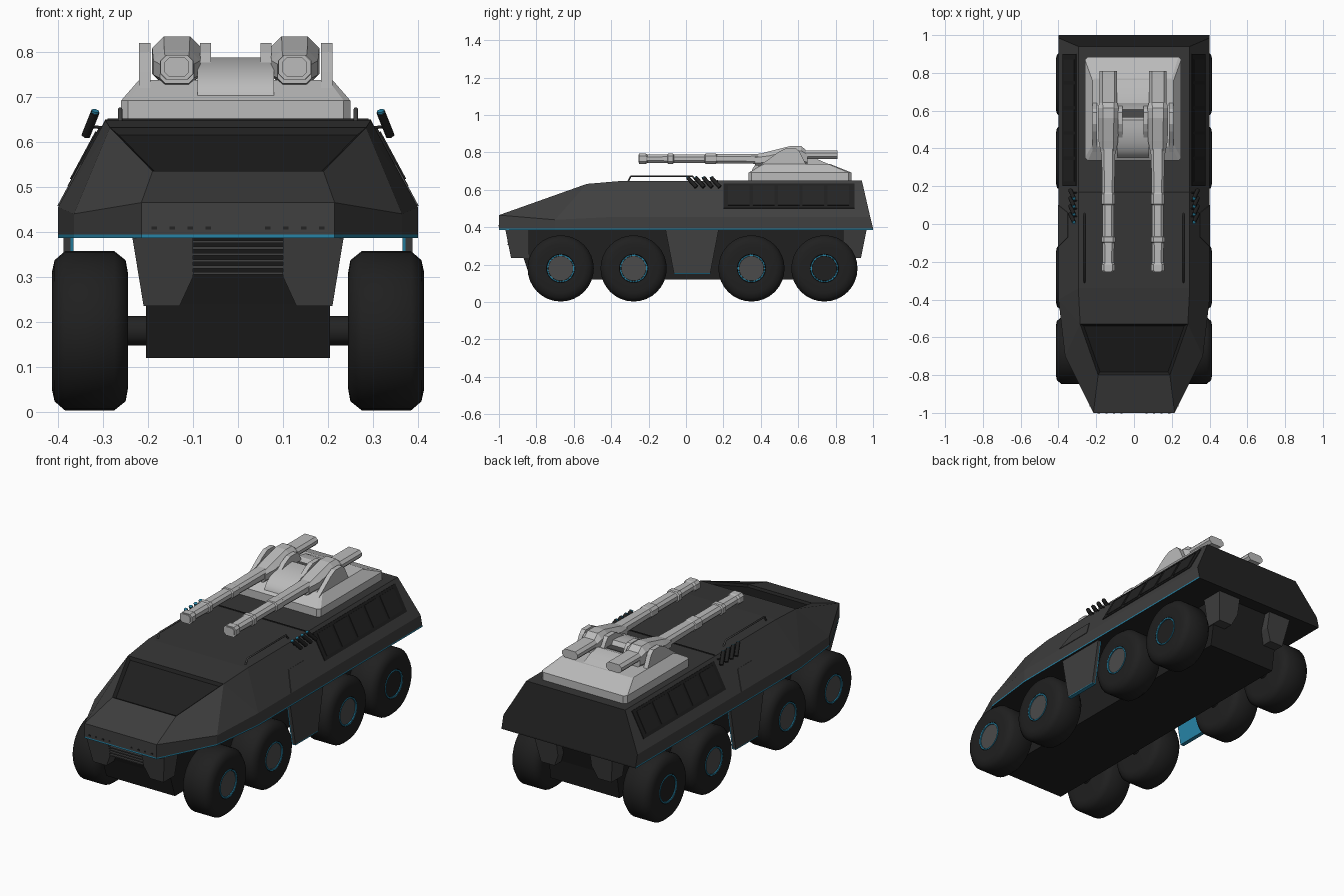
import bpy, bmesh, math
from mathutils import Vector

cube = bpy.data.objects.get("Cube")
if cube:
    bpy.data.objects.remove(cube, do_unlink=True)


def material(name, r, g, b, rough=0.6):
    m = bpy.data.materials.new(name)
    m.use_nodes = True
    m.diffuse_color = (r, g, b, 1)
    shader = m.node_tree.nodes["Principled BSDF"]
    shader.inputs["Base Color"].default_value = (r, g, b, 1)
    shader.inputs["Roughness"].default_value = rough
    return m


HULL = material("hull grey", .05, .05, .05)
ROOF = material("roof grey", .037, .037, .037)
DARK = material("dark armour", .017, .017, .017)
TYRE = material("tyre black", .014, .014, .014)
BLUE = material("blue accent", .02, .23, .38)
LIGHT = material("turret grey", .5, .5, .5)
HUB = material("hub grey", .07, .07, .07)


def finish(bm, name, mats, mirror=False, smooth=None, shift=0):
    """Turn a bmesh into an object, optionally mirrored across x."""
    bmesh.ops.recalc_face_normals(bm, faces=bm.faces[:])
    me = bpy.data.meshes.new(name)
    bm.to_mesh(me)
    bm.free()
    for m in mats:
        me.materials.append(m)
    ob = bpy.data.objects.new(name, me)
    bpy.context.collection.objects.link(ob)
    ob.location.x = shift
    if smooth:
        bpy.ops.object.select_all(action='DESELECT')
        ob.select_set(True)
        bpy.context.view_layer.objects.active = ob
        bpy.ops.object.shade_smooth_by_angle(angle=math.radians(smooth))
    if mirror:
        ob.modifiers.new("Mirror", 'MIRROR').use_mirror_merge = False
    return ob


def loft(name, rings, mats, **kw):
    """Skin a closed solid through rings that have equal point counts."""
    bm = bmesh.new()
    loops = [[bm.verts.new(p) for p in ring] for ring in rings]
    n = len(loops[0])
    for a, b in zip(loops, loops[1:]):
        for i in range(n):
            j = (i + 1) % n
            bm.faces.new((a[i], a[j], b[j], b[i]))
    bm.faces.new(loops[0])
    bm.faces.new(loops[-1])
    return finish(bm, name, mats, **kw)


def slab(name, outline, x0, x1, mats, **kw):
    """Side outline (y, z) extruded from x0 to x1."""
    return loft(name, [[(x, y, z) for y, z in outline] for x in (x0, x1)], mats, **kw)


def lathe(name, profile, y, z, mats, smooth=35, steps=32):
    """Spin (x, radius) points around a line along x."""
    bm = bmesh.new()
    vs = [bm.verts.new((x, y, z + r)) for x, r in profile]
    es = [bm.edges.new(e) for e in zip(vs, vs[1:])]
    bmesh.ops.spin(bm, geom=vs + es, cent=(0, y, z), axis=(1, 0, 0),
                   angle=math.tau, steps=steps, use_duplicate=False)
    bmesh.ops.remove_doubles(bm, verts=bm.verts[:], dist=.0005)
    return finish(bm, name, mats, mirror=True, smooth=smooth)


def tube(name, points, r, mats, mirror=True):
    cu = bpy.data.curves.new(name, 'CURVE')
    cu.dimensions = '3D'
    cu.bevel_depth, cu.bevel_resolution, cu.use_fill_caps = r, 1, True
    sp = cu.splines.new('POLY')
    sp.points.add(len(points) - 1)
    for q, p in zip(sp.points, points):
        q.co = (*p, 1)
    cu.materials.append(mats[0])
    ob = bpy.data.objects.new(name, cu)
    bpy.context.collection.objects.link(ob)
    if mirror:
        ob.modifiers.new("Mirror", 'MIRROR')
    return ob


# Upper hull: one half as named points, mirrored and welded
low = [(0, -1), (.215, -1), (.365, -.7), (.4, -.4), (.4, 1), (0, 1)]
belt_z = [.465, .465, .44, .455, .455, .455]
P = {}
for i, (x, y) in enumerate(low):
    P["a%d" % i] = (x, y, .386)
    P["b%d" % i] = (x, y, .394)
    P["c%d" % i] = (x, y if y < 1 else .985, belt_z[i])
P.update(g0=(0, -.8, .535), g1=(.19, -.8, .535), h0=(0, -.53, .632), h1=(.285, -.53, .632),
         r0=(0, -.34, .648), r1=(.165, -.34, .648), e=(.295, -.34, .648),
         t0=(0, .94, .65), t1=(.295, .94, .65))
F = [("a0 a1 a2 a3 a4 a5", 2)]
for i in range(5):
    F += [("a%d a%d b%d b%d" % (i, i + 1, i + 1, i), 3 if i < 4 else 2),
          ("b%d b%d c%d c%d" % (i, i + 1, i + 1, i), 0 if i < 4 else 2)]
F += [("c0 c1 g1 g0", 0), ("c1 c2 h1 g1", 0), ("c2 c3 h1", 0), ("c3 e h1", 0),
      ("c3 c4 t1 e", 0), ("c4 c5 t0 t1", 2), ("g0 g1 h1 h0", 4),
      ("h0 h1 r1 r0", 1), ("h1 e r1", 1), ("r0 r1 e t1 t0", 1)]
bm = bmesh.new()
V = {k: bm.verts.new(p) for k, p in P.items()}
for keys, m in F:
    bm.faces.new([V[k] for k in keys.split()]).material_index = m
bmesh.ops.mirror(bm, geom=bm.verts[:] + bm.edges[:] + bm.faces[:], axis='X', merge_dist=.0005)
bmesh.ops.recalc_face_normals(bm, faces=bm.faces[:])
glass = [f for f in bm.faces if f.material_index == 4]
bmesh.ops.inset_region(bm, faces=glass, thickness=.014, depth=-.012, use_even_offset=True)
bmesh.ops.dissolve_limit(bm, angle_limit=.01, verts=bm.verts[:], edges=bm.edges[:], delimit={'MATERIAL'})
finish(bm, "upper_hull", [HULL, ROOF, DARK, BLUE, TYRE])


# Plates lying on the sloping sides
def side(y, z, lift):
    x = .4 - (z - .455) * .538
    return Vector((x, y, z)) + lift * Vector((.88, 0, .47))


def side_plate(name, outline, mats, a=-.003, b=.004):
    loft(name, [[side(y, z, h) for y, z in outline] for h in (a, b)], mats, mirror=True)


def rect(y0, y1, z0, z1):
    return [(y0, z0), (y1, z0), (y1, z1), (y0, z1)]


side_plate("side_panel", rect(.2, .9, .5, .632), [TYRE])
for k in range(5):
    y = .225 + k * .133
    side_plate("side_panel_segment", rect(y, y + .115, .515, .62), [DARK], .003, .007)
side_plate("side_hatch", [(-.12, .457), (.1, .457), (.06, .55), (-.07, .55)], [HULL], -.003, .003)

# Roof seam and rails
slab("roof_seam", rect(.165, .172, .645, .652), -.29, .29, [DARK])
tube("hand_rail", [(.262, -.31, .645), (.262, -.295, .673), (.262, .035, .673), (.262, .055, .645)],
     .005, [HULL])

# Slanted exhaust pipes with blue mouths
for k in range(4):
    y = .01 + k * .042
    tube("exhaust_pipe", [(.318, y, .665), (.338, y + .045, .615)], .011, [TYRE])
    tube("exhaust_mouth", [(.317, y - .002, .669), (.318, y, .665)], .009, [BLUE])
    tube("exhaust_link", [(.29, y + .03, .63), (.33, y + .03, .635)], .004, [TYRE])

# Belly
slab("belly", [(-.93, .39), (-.87, .24), (-.83, .12), (.86, .12), (.88, .24), (.93, .39)],
     -.205, .205, [TYRE])

# Chin plates at both ends, with a grille between them in front
for s, name in ((-1, "front_chin"), (1, "rear_chin")):
    chin = [(.1, .388), (.1, .3), (.13, .235), (.21, .235), (.235, .388)]
    outer = [(x, s * (.935 + (z - .235) * .2), z) for x, z in chin]
    inner = [(x, s * .84, z) for x, z in chin]
    loft(name, [outer, inner], [HULL], mirror=True)
for k in range(6):
    z = .305 + k * .014
    slab("grille_slat", rect(-.955, -.9, z, z + .006), -.1, .1, [HULL])

# Side step plate, blue on its inner face
step = [(-.11, .388), (-.065, .155), (.13, .155), (.175, .388)]
slab("side_step", step, .372, .388, [HULL], mirror=True)
slab("side_step_lining", step, .366, .372, [BLUE], mirror=True)
slab("side_step_edge", rect(-.065, .13, .15, .156), .366, .388, [BLUE], mirror=True)

# Nose lamps
for x in (.06, .1, .14, .18):
    slab("nose_lamp", rect(-1.003, -.995, .405, .412), x, x + .012, [DARK], mirror=True)

# Wheels and axles
for i, y in enumerate((-.67, -.28, .35, .74)):
    lathe("tyre", [(.25, 0), (.245, .13), (.25, .157), (.275, .177), (.385, .177),
                   (.408, .157), (.414, .13), (.412, .076), (.4, .074), (.4, 0)], y, .18, [TYRE], 50)
    lathe("hub_ring", [(.4, .074), (.413, .074), (.413, .067), (.4, .067)], y, .18, [BLUE])
    lathe("hub_disc", [(.4, .067), (.408, .066), (.408, 0)], y, .18, [TYRE if i == 3 else HUB])
    lathe("axle", [(.2, 0), (.2, .033), (.255, .033), (.255, 0)], y, .18, [DARK], steps=12)

# Turret base
TX = -.005


def level(z, w, y0, y1, c):
    """Rectangle with clipped corners at height z."""
    return [(-w + c, y0, z), (w - c, y0, z), (w, y0 + c, z), (w, y1 - c, z),
            (w - c, y1, z), (-w + c, y1, z), (-w, y1 - c, z), (-w, y0 + c, z)]


loft("turret_base", [level(.645, .255, .335, .885, .015), level(.692, .255, .335, .885, .015),
                     level(.738, .215, .41, .77, .01)], [LIGHT], shift=TX)

# Curved mantle in the middle of the turret
arc = [(.55 - .2 * math.sin(a), .69 + .098 * math.cos(a))
       for a in (math.radians(90 - 11.25 * k) for k in range(9))]
slab("turret_mantle", arc + [(.565, .765), (.61, .765), (.64, .775), (.7, .765), (.86, .695)],
     -.085, .085, [LIGHT], smooth=25, shift=TX)
slab("mantle_gap", rect(.567, .608, .762, .768), -.08, .08, [HUB], shift=TX)

# Gun cradles either side of each pod
cradle = [(.38, .72), (.43, .755), (.49, .8), (.53, .82), (.59, .82), (.61, .8), (.65, .72)]
for x in (.055, .19):
    slab("gun_cradle", cradle, x, x + .025, [LIGHT], mirror=True, shift=TX)
slab("pod_mount", rect(.42, .68, .7, .735), .085, .185, [HUB], mirror=True, shift=TX)


def octagon(y, w, z0, z1, c):
    """Clipped section across a gun at distance y."""
    return [(.131 + x, y, z) for x, z in
            ((-w + c, z0), (w - c, z0), (w, z0 + c), (w, z1 - c),
             (w - c, z1), (-w + c, z1), (-w, z1 - c), (-w, z0 + c))]


# Gun pods, tail blocks and stepped barrels
loft("gun_pod", [octagon(.37, .038, .73, .785, .012), octagon(.44, .052, .725, .805, .024),
                 octagon(.56, .055, .725, .835, .026), octagon(.615, .055, .725, .835, .026),
                 octagon(.65, .045, .735, .805, .015)], [LIGHT], mirror=True, shift=TX)
loft("gun_tail", [octagon(.64, .046, .765, .81, .014), octagon(.81, .046, .765, .81, .014)],
     [LIGHT], mirror=True, shift=TX)
sections = ((-.25, .036), (-.215, .036), (-.205, .03), (-.1, .032), (-.095, .037), (-.07, .037),
            (-.065, .031), (.1, .031), (.105, .036), (.16, .036), (.165, .033), (.4, .036))
loft("gun_barrel", [octagon(y, w, .768 - w * .8, .768 + w * .7, .013) for y, w in sections],
     [LIGHT], mirror=True, shift=TX)
loft("muzzle_face", [octagon(y, .027, .745, .788, .01) for y in (-.254, -.248)],
     [LIGHT], mirror=True, shift=TX)
